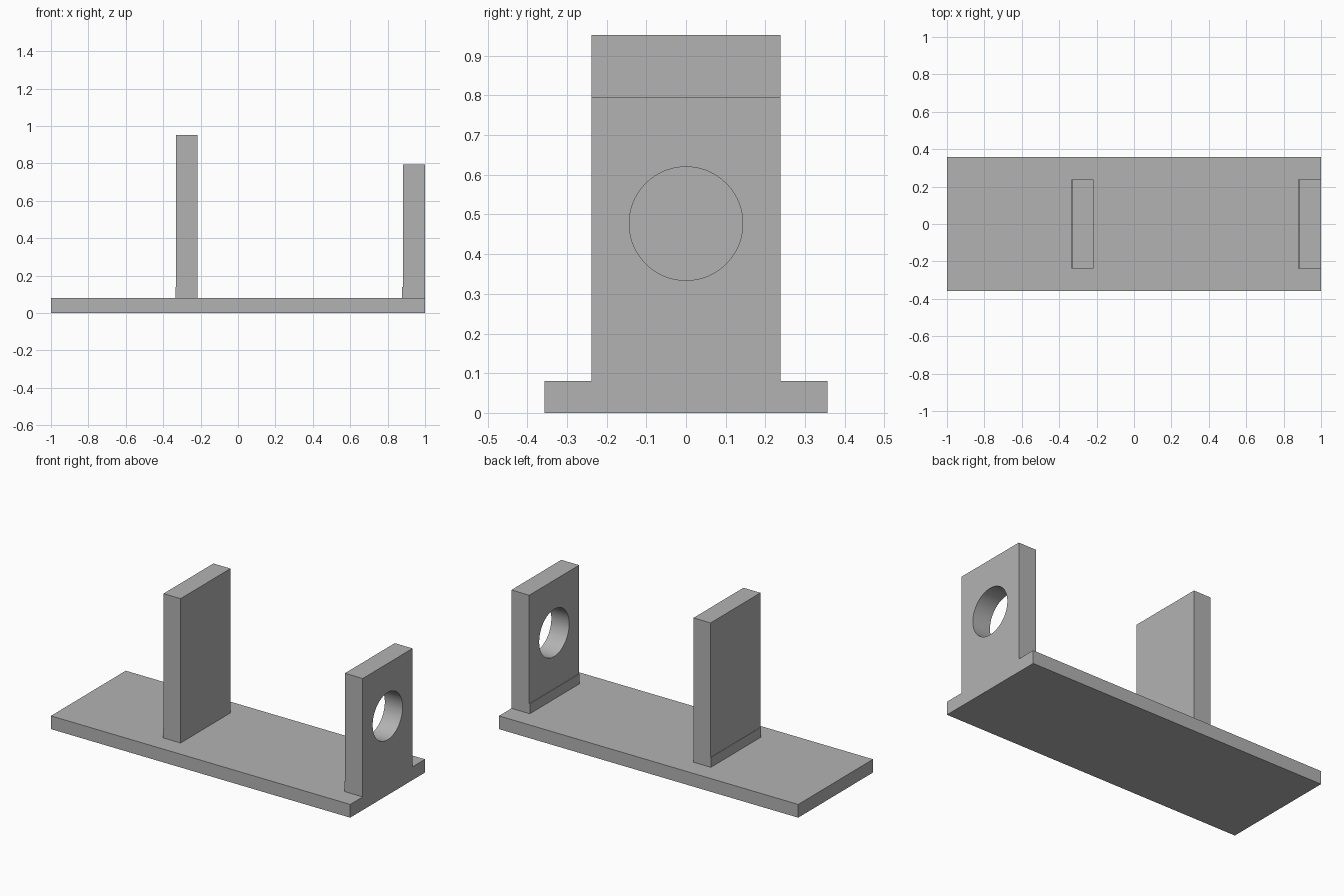
import bpy
import bmesh
import math

cube = bpy.data.objects.get("Cube")
if cube:
    bpy.data.objects.remove(cube, do_unlink=True)

GREY = (0.45, 0.45, 0.45, 1.0)
grey = bpy.data.materials.new("plain grey")
grey.use_nodes = True
grey.diffuse_color = GREY
grey.node_tree.nodes["Principled BSDF"].inputs["Base Color"].default_value = GREY

BASE_TOP = 0.08
FOOT_TOP = 0.14


def extrude(name, outline, depth):
    """Solid from an x-z outline, extruded symmetrically along y."""
    bm = bmesh.new()
    face = bm.faces.new([bm.verts.new((x, -depth / 2, z)) for x, z in outline])
    moved = bmesh.ops.extrude_face_region(bm, geom=[face])["geom"]
    verts = [v for v in moved if isinstance(v, bmesh.types.BMVert)]
    bmesh.ops.translate(bm, verts=verts, vec=(0, depth, 0))
    bmesh.ops.recalc_face_normals(bm, faces=bm.faces)
    mesh = bpy.data.meshes.new(name)
    bm.to_mesh(mesh)
    bm.free()
    obj = bpy.data.objects.new(name, mesh)
    mesh.materials.append(grey)
    bpy.context.collection.objects.link(obj)
    return obj


def upright(name, x0, x1, top, step):
    """Plate with a slightly thicker foot on its -x side."""
    return extrude(name, [(x0 - step, BASE_TOP), (x1, BASE_TOP), (x1, top),
                          (x0, top), (x0, FOOT_TOP), (x0 - step, FOOT_TOP)], 0.476)


# Base and the two upright plates
extrude("base_plate", [(-1, 0), (1, 0), (1, BASE_TOP), (-1, BASE_TOP)], 0.714)
upright("middle_plate", -0.331, -0.217, 0.952, 0.002)
end_plate = upright("end_plate", 0.881, 1.0, 0.795, 0.004)

# Round hole through the end plate
bpy.ops.mesh.primitive_cylinder_add(vertices=96, radius=0.143, depth=0.5,
                                    location=(0.94, 0, 0.477),
                                    rotation=(0, math.pi / 2, 0))
cutter = bpy.context.object
cutter.name = "hole_cutter"
cutter.data.materials.append(grey)
cutter.hide_render = True
cutter.hide_set(True)
hole = end_plate.modifiers.new("hole", "BOOLEAN")
hole.object = cutter
hole.operation = "DIFFERENCE"
hole.solver = "EXACT"

# Apply the cut, then smooth only the bore
bpy.ops.object.select_all(action="DESELECT")
end_plate.select_set(True)
bpy.context.view_layer.objects.active = end_plate
bpy.ops.object.modifier_apply(modifier=hole.name)
bpy.data.objects.remove(cutter, do_unlink=True)
bpy.ops.object.shade_smooth_by_angle(angle=math.radians(30))
